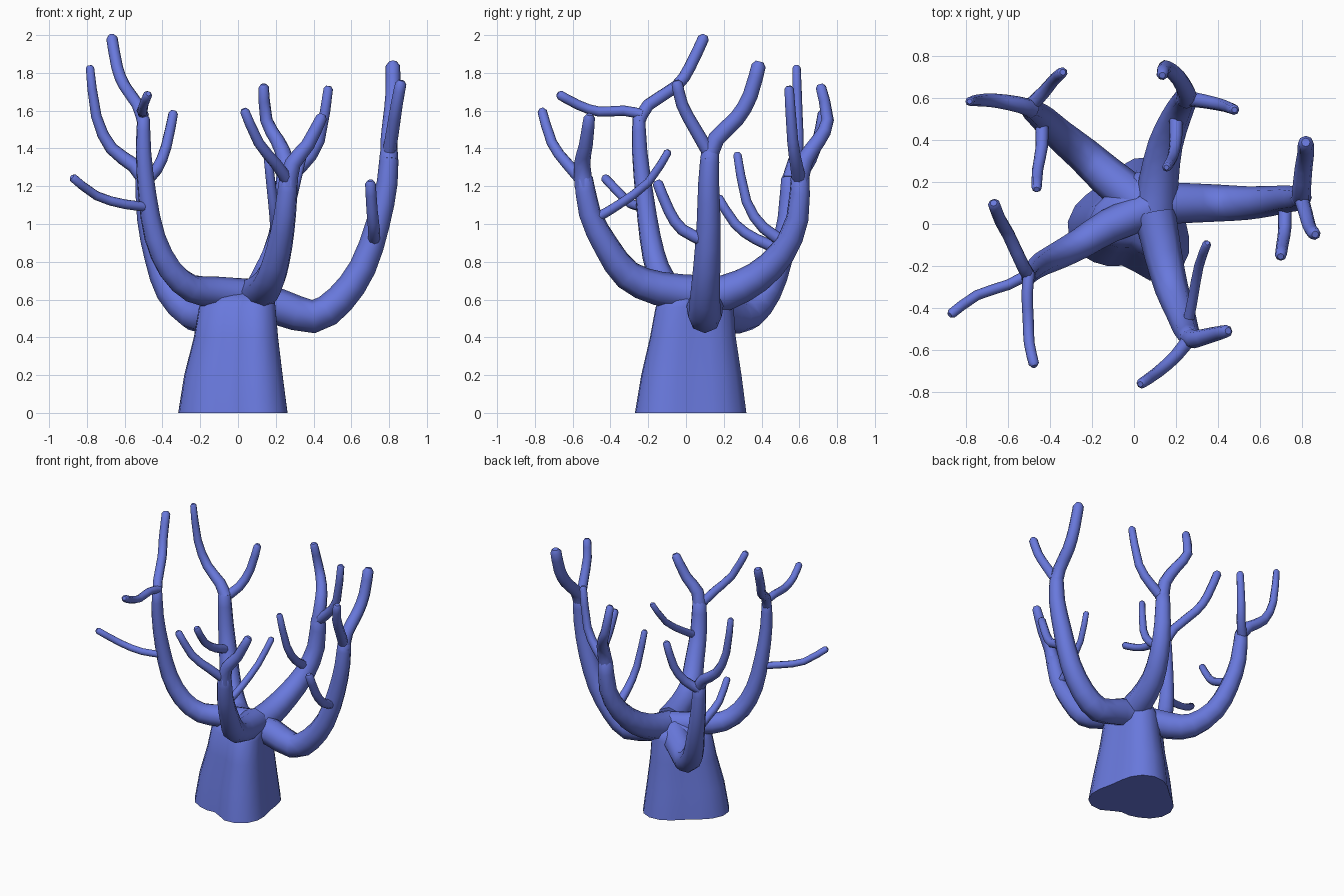
import bpy, bmesh, math
from mathutils import Vector

bark = bpy.data.materials.new("blue_bark")
bark.diffuse_color = (0.14, 0.19, 0.72, 1)


def finish(bm, name, angle):
    bmesh.ops.recalc_face_normals(bm, faces=bm.faces)
    me = bpy.data.meshes.new(name)
    bm.to_mesh(me)
    bm.free()
    me.materials.append(bark)
    ob = bpy.data.objects.new(name, me)
    bpy.context.collection.objects.link(ob)
    bpy.ops.object.select_all(action='DESELECT')
    ob.select_set(True)
    bpy.context.view_layer.objects.active = ob
    bpy.ops.object.shade_smooth_by_angle(angle=math.radians(angle))


def skin(bm, rings):
    loops = [[bm.verts.new(p) for p in ring] for ring in rings]
    n = len(loops[0])
    for a, b in zip(loops, loops[1:]):
        for i in range(n):
            j = (i + 1) % n
            bm.faces.new((a[i], a[j], b[j], b[i]))
    bm.faces.new(loops[0])
    bm.faces.new(loops[-1])


def smooth_path(pts):
    """Insert one Catmull-Rom midpoint between every pair of points."""
    out = []
    for i in range(len(pts) - 1):
        p0, p1 = pts[max(i - 1, 0)], pts[i]
        p2, p3 = pts[i + 1], pts[min(i + 2, len(pts) - 1)]
        out += [p1, (9 * (p1 + p2) - p0 - p3) / 16]
    return out + [pts[-1]]


def limb(name, path, r0, r1, sides=8):
    """Tapered tube along a path with a blunt bevelled tip."""
    pts = smooth_path([Vector(p) for p in path])
    n = len(pts)
    radii = [r0 + (r1 - r0) * i / (n - 1) for i in range(n)]
    end = (pts[-1] - pts[-2]).normalized()
    tip = pts[-1].copy()
    pts[-1] = tip - end * r1 * 0.6
    pts.append(tip)
    radii.append(r1 * 0.55)
    rings, prev, side = [], None, None
    for i, (p, r) in enumerate(zip(pts, radii)):
        d = (pts[min(i + 1, n)] - pts[max(i - 1, 0)]).normalized()
        if side is None:
            side = d.orthogonal().normalized()
        else:
            side = prev.rotation_difference(d) @ side
            side = (side - d * side.dot(d)).normalized()
        prev, up = d, d.cross(side)
        rings.append([p + r * (math.cos(t) * side + math.sin(t) * up)
                      for t in (2 * math.pi * k / sides for k in range(sides))])
    bm = bmesh.new()
    skin(bm, rings)
    finish(bm, name, 50)


# Trunk: three-lobed flaring stump with a crease at the front
def trunk_ring(z, s, cx, cy, n=24):
    ring = []
    for k in range(n):
        deg = 360 * k / n
        r = 0.282 + 0.04 * math.cos(math.radians(3 * (deg - 70)))
        r -= 0.035 * math.exp(-((deg - 262) / 14) ** 2)
        a = math.radians(deg)
        ring.append((cx + s * r * math.cos(a), cy + s * r * math.sin(a), z))
    return ring


bm = bmesh.new()
skin(bm, [trunk_ring(*v) for v in ((0, 1, 0, 0.01), (0.2, 0.9, 0, 0.015),
     (0.4, 0.77, 0.01, 0.025), (0.56, 0.7, 0.015, 0.035),
     (0.61, 0.62, 0.03, 0.05), (0.66, 0.3, 0.06, 0.08))])
finish(bm, "trunk", 45)

# Right limb
limb("right_limb", [(0.08, 0.1, 0.58), (0.22, 0.1, 0.56), (0.4, 0.1, 0.51),
     (0.54, 0.1, 0.6), (0.66, 0.11, 0.77), (0.74, 0.12, 1.0), (0.79, 0.12, 1.22),
     (0.8, 0.13, 1.41)], 0.105, 0.047)
limb("right_tip", [(0.8, 0.12, 1.34), (0.8, 0.16, 1.45), (0.81, 0.27, 1.56),
     (0.82, 0.34, 1.68), (0.82, 0.39, 1.86)], 0.047, 0.038)
limb("right_twig_upper", [(0.8, 0.12, 1.38), (0.82, 0.05, 1.5),
     (0.84, -0.02, 1.63), (0.865, -0.05, 1.76)], 0.036, 0.03)
limb("right_twig_lower", [(0.72, 0.1, 0.91), (0.72, -0.02, 0.97),
     (0.71, -0.09, 1.07), (0.7, -0.155, 1.23)], 0.033, 0.028)

# Front limb
limb("front_limb", [(0.1, 0.05, 0.63), (0.14, -0.15, 0.66), (0.18, -0.31, 0.73),
     (0.22, -0.42, 0.88), (0.25, -0.51, 1.06), (0.27, -0.545, 1.27)], 0.1, 0.05)
limb("front_tip", [(0.265, -0.54, 1.2), (0.29, -0.55, 1.32), (0.37, -0.53, 1.42),
     (0.45, -0.51, 1.58)], 0.05, 0.03)
limb("front_twig_outer", [(0.27, -0.54, 1.22), (0.2, -0.63, 1.32),
     (0.11, -0.71, 1.43), (0.03, -0.765, 1.61)], 0.034, 0.025)
limb("front_twig_inner", [(0.26, -0.46, 1.04), (0.28, -0.36, 1.1),
     (0.31, -0.2, 1.22), (0.35, -0.09, 1.39)], 0.026, 0.021)

# Left front limb
limb("left_front_limb", [(0.07, 0.07, 0.62), (-0.12, -0.01, 0.64),
     (-0.25, -0.09, 0.66), (-0.36, -0.15, 0.76), (-0.44, -0.19, 0.93),
     (-0.48, -0.22, 1.15), (-0.5, -0.245, 1.38), (-0.5, -0.25, 1.58)], 0.09, 0.034)
limb("left_front_tip", [(-0.5, -0.25, 1.54), (-0.53, -0.2, 1.63),
     (-0.6, -0.05, 1.73), (-0.64, 0.02, 1.83), (-0.67, 0.1, 2.0)], 0.034, 0.03)
limb("left_front_twig_upper", [(-0.5, -0.23, 1.58), (-0.51, -0.33, 1.6),
     (-0.505, -0.46, 1.595), (-0.5, -0.57, 1.63), (-0.475, -0.68, 1.69)], 0.028, 0.025)
limb("left_front_twig_lower", [(-0.47, -0.22, 1.09), (-0.6, -0.29, 1.105),
     (-0.75, -0.34, 1.15), (-0.88, -0.435, 1.25)], 0.026, 0.024)

# Left back limb
limb("left_back_limb", [(0.03, 0.1, 0.57), (-0.13, 0.23, 0.52), (-0.24, 0.33, 0.52),
     (-0.36, 0.43, 0.64), (-0.43, 0.5, 0.82), (-0.48, 0.54, 1.03),
     (-0.5, 0.55, 1.27)], 0.105, 0.045)
limb("left_back_tip", [(-0.49, 0.55, 1.23), (-0.55, 0.57, 1.31), (-0.67, 0.59, 1.4),
     (-0.75, 0.59, 1.57), (-0.785, 0.585, 1.84)], 0.045, 0.022)
limb("left_back_twig_outer", [(-0.5, 0.56, 1.22), (-0.43, 0.63, 1.29),
     (-0.38, 0.69, 1.41), (-0.34, 0.725, 1.6)], 0.036, 0.026)
limb("left_back_twig_inner", [(-0.44, 0.49, 0.87), (-0.44, 0.37, 0.92),
     (-0.46, 0.26, 1.0), (-0.465, 0.165, 1.15)], 0.032, 0.024)

# Back limb
limb("back_limb", [(0.1, 0.06, 0.6), (0.12, 0.22, 0.64), (0.15, 0.38, 0.72),
     (0.2, 0.51, 0.85), (0.24, 0.59, 1.03), (0.25, 0.605, 1.27)], 0.105, 0.05)
limb("back_tip", [(0.25, 0.6, 1.22), (0.25, 0.63, 1.34), (0.21, 0.7, 1.44),
     (0.15, 0.75, 1.55), (0.135, 0.71, 1.74)], 0.05, 0.028)
limb("back_twig_outer", [(0.25, 0.6, 1.23), (0.34, 0.585, 1.31),
     (0.43, 0.565, 1.44), (0.48, 0.545, 1.73)], 0.038, 0.025)
limb("back_twig_inner", [(0.2, 0.53, 0.9), (0.2, 0.41, 0.98),
     (0.185, 0.32, 1.12), (0.155, 0.27, 1.38)], 0.034, 0.022)
